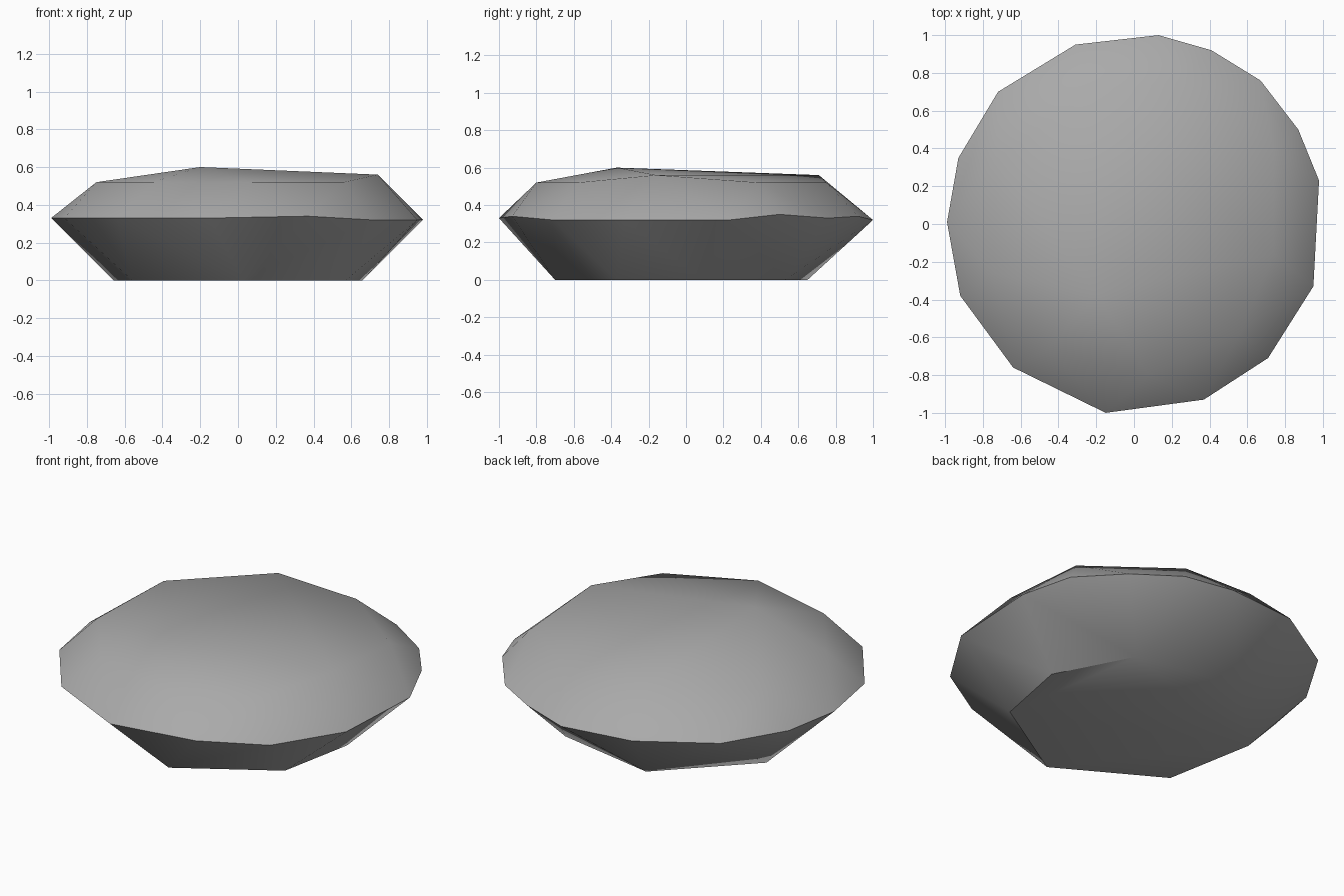
import bpy
import bmesh
import math

default_cube = bpy.data.objects.get("Cube")
if default_cube:
    bpy.data.objects.remove(default_cube, do_unlink=True)

# Flat foot on the ground
foot = [(0.66, 0.09), (0.43, 0.53), (-0.19, 0.65), (-0.66, 0.18),
        (-0.56, -0.36), (0.03, -0.7), (0.57, -0.37)]

# Widest outline of the stone, with its slightly wavy height
rim = [(0.13, 1, 0.32), (0.41, 0.92, 0.34), (0.67, 0.76, 0.33),
       (0.87, 0.5, 0.35), (0.98, 0.23, 0.32), (0.95, -0.33, 0.32),
       (0.71, -0.71, 0.32), (0.37, -0.93, 0.34), (-0.15, -1, 0.33),
       (-0.64, -0.76, 0.33), (-0.92, -0.38, 0.33), (-0.99, 0.01, 0.33),
       (-0.93, 0.35, 0.33), (-0.72, 0.7, 0.33), (-0.31, 0.95, 0.33)]

# Edge of the worn top, and the raised corners on it
shoulder = [(0.74, 0.39), (0.56, -0.58), (0.08, -0.8), (-0.45, -0.66),
            (-0.75, -0.26), (-0.73, 0.34), (0.26, 0.75)]
crown = [(0.74, -0.16, 0.56), (-0.23, 0.71, 0.56), (-0.2, -0.37, 0.6)]


def at_height(outline, height):
    return [(x, y, height) for x, y in outline]


def make_material(name, colour):
    material = bpy.data.materials.new(name)
    material.use_nodes = True
    material.diffuse_color = colour
    shader = material.node_tree.nodes["Principled BSDF"]
    shader.inputs["Base Color"].default_value = colour
    shader.inputs["Roughness"].default_value = 0.9
    return material


# Wrap a faceted skin around the four layers of corners
bm = bmesh.new()
for corner in at_height(foot, 0) + rim + at_height(shoulder, 0.52) + crown:
    bm.verts.new(corner)
bmesh.ops.convex_hull(bm, input=bm.verts[:])
loose = [v for v in bm.verts if not v.link_faces]
bmesh.ops.delete(bm, geom=loose, context="VERTS")

# Merge the flat triangles under the foot into one face
bmesh.ops.dissolve_limit(bm, angle_limit=math.radians(0.5),
                         verts=bm.verts[:], edges=bm.edges[:])
bmesh.ops.recalc_face_normals(bm, faces=bm.faces[:])

mesh = bpy.data.meshes.new("flat_stone")
bm.to_mesh(mesh)
bm.free()
stone = bpy.data.objects.new("flat_stone", mesh)
bpy.context.collection.objects.link(stone)
mesh.materials.append(make_material("stone_grey", (0.4, 0.4, 0.4, 1)))

# Soft facets, with the rim and the foot kept crisp
bpy.ops.object.select_all(action="DESELECT")
stone.select_set(True)
bpy.context.view_layer.objects.active = stone
bpy.ops.object.shade_smooth_by_angle(angle=math.radians(40))
